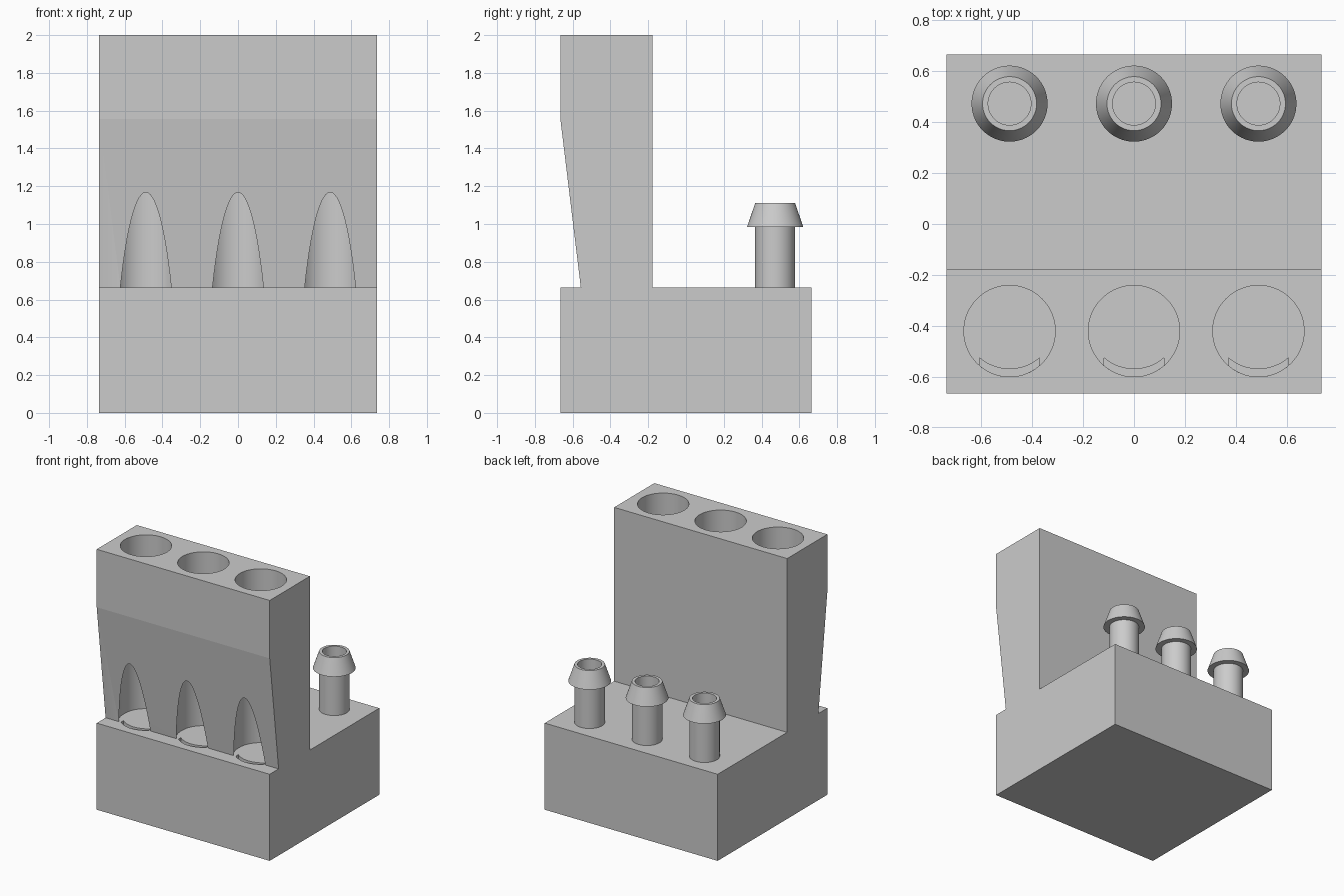
import bpy, bmesh, math
from mathutils import Matrix

default = bpy.data.objects.get("Cube")
if default:
    bpy.data.objects.remove(default, do_unlink=True)

grey = bpy.data.materials.new("light_grey")
grey.use_nodes = True
grey.diffuse_color = (0.6, 0.6, 0.6, 1)
grey.node_tree.nodes["Principled BSDF"].inputs["Base Color"].default_value = (0.6, 0.6, 0.6, 1)

HALF_X, DECK, TOP = 0.735, 0.665, 2.0
SPACING = 0.488
BORE_Y, BORE_R = -0.42, 0.179
BARB_Y, BARB_HOLE = 0.472, 0.084


def finish(name, bm):
    bmesh.ops.recalc_face_normals(bm, faces=bm.faces)
    mesh = bpy.data.meshes.new(name)
    bm.to_mesh(mesh)
    bm.free()
    mesh.materials.append(grey)
    obj = bpy.data.objects.new(name, mesh)
    bpy.context.collection.objects.link(obj)
    return obj


def prism(name, points, direction):
    """Extrude a closed 3D outline along a direction."""
    bm = bmesh.new()
    face = bm.faces.new([bm.verts.new(p) for p in points])
    ext = bmesh.ops.extrude_face_region(bm, geom=[face])
    moved = [v for v in ext["geom"] if isinstance(v, bmesh.types.BMVert)]
    bmesh.ops.translate(bm, verts=moved, vec=direction)
    return finish(name, bm)


def cylinder(name, x, y, r, z0, z1):
    bm = bmesh.new()
    bmesh.ops.create_cone(bm, cap_ends=True, segments=96, radius1=r, radius2=r, depth=z1 - z0,
                          matrix=Matrix.Translation((x, y, (z0 + z1) / 2)))
    return finish(name, bm)


def lathe(name, profile, x, y, steps=96):
    """Revolve a closed (radius, height) loop around a vertical axis."""
    bm = bmesh.new()
    rings = []
    for i in range(steps):
        a = 2 * math.pi * i / steps
        rings.append([bm.verts.new((x + r * math.cos(a), y + r * math.sin(a), z)) for r, z in profile])
    n = len(profile)
    for i in range(steps):
        a, b = rings[i], rings[(i + 1) % steps]
        for j in range(n):
            k = (j + 1) % n
            bm.faces.new((a[j], b[j], b[k], a[k]))
    return finish(name, bm)


def cut(target, cutter):
    cutter.hide_render = True
    mod = target.modifiers.new(cutter.name, 'BOOLEAN')
    mod.operation, mod.solver, mod.object = 'DIFFERENCE', 'EXACT', cutter
    bpy.context.view_layer.objects.active = target
    bpy.ops.object.modifier_apply(modifier=mod.name)
    bpy.data.objects.remove(cutter, do_unlink=True)


def smooth(obj):
    bpy.ops.object.select_all(action='DESELECT')
    obj.select_set(True)
    bpy.context.view_layer.objects.active = obj
    bpy.ops.object.shade_smooth_by_angle(angle=math.radians(25))


# Body: wind chest with the tall pipe block and its sloped front
outline = [(-0.665, 0), (0.665, 0), (0.665, DECK), (-0.178, DECK), (-0.178, TOP),
           (-0.665, TOP), (-0.665, 1.555), (-0.557, DECK), (-0.665, DECK)]
body = prism("pipe_body", [(-HALF_X, y, z) for y, z in outline], (2 * HALF_X, 0, 0))

# Crescent air slit outline, relative to the pipe axis
slit = []
for shift, order in ((0, 1), (0.03, -1)):
    for i in range(17):
        x = order * (-0.118 + 0.236 * i / 16)
        slit.append((x, BORE_Y + shift - math.sqrt(BORE_R ** 2 - x * x)))

for side, px in (("right", -SPACING), ("middle", 0), ("left", SPACING)):
    # Pipe bore, with the wider lower part that opens the mouth
    cut(body, cylinder("bore_cutter", px, BORE_Y, BORE_R, DECK, TOP + 0.1))
    cut(body, cylinder("mouth_cutter", px, BORE_Y - 0.019, BORE_R, DECK, 1.17))
    # Hidden air chamber, slit and inlet hole
    cx, y0, y1 = 0.14, -0.62, 0.6
    floor = [(px - cx, y0, 0.2), (px + cx, y0, 0.2), (px + cx, y1, 0.2), (px - cx, y1, 0.2)]
    cut(body, prism("chamber_cutter", floor, (0, 0, 0.2)))
    cut(body, prism("slit_cutter", [(px + x, y, 0.3) for x, y in slit], (0, 0, 0.4)))
    cut(body, cylinder("inlet_cutter", px, BARB_Y, BARB_HOLE, 0.3, DECK + 0.1))
    # Hose barb
    barb = lathe(side + "_hose_barb",
                 [(BARB_HOLE, DECK), (0.106, DECK), (0.106, 0.983), (0.149, 0.983),
                  (0.106, 1.11), (BARB_HOLE, 1.11)], px, BARB_Y)
    smooth(barb)

smooth(body)
# Keep the large planes flat while the bores stay smooth
for poly in body.data.polygons:
    if max(abs(c) for c in poly.normal) > 0.9999 and poly.area > 0.05:
        poly.use_smooth = False
